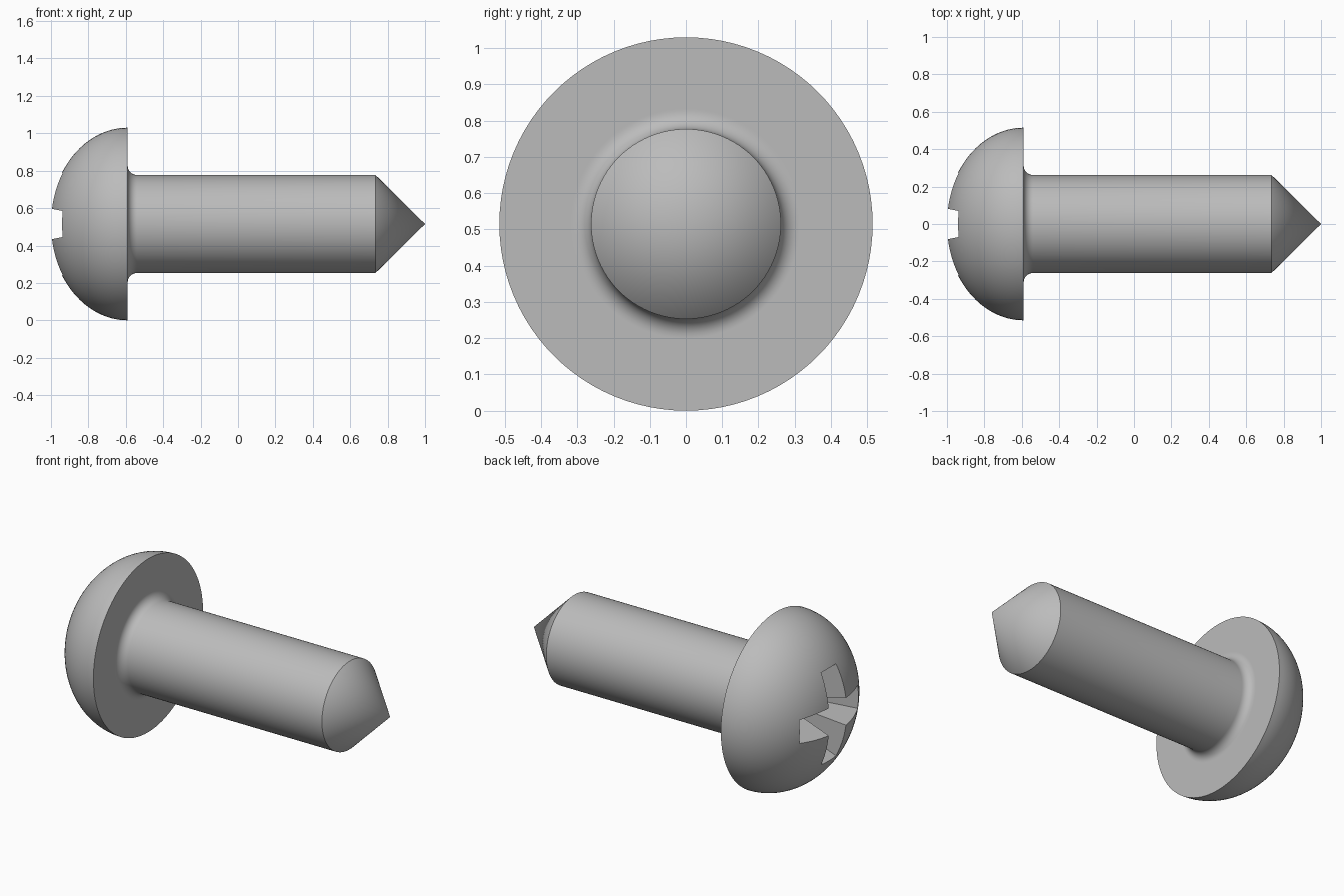
import bpy, bmesh
from math import sin, cos, pi, radians
from mathutils import Matrix, Vector

cube = bpy.data.objects.get("Cube")
if cube:
    bpy.data.objects.remove(cube, do_unlink=True)

HEAD_R, SHAFT_R, FILLET = 0.515, 0.262, 0.05
HEAD_X, DOME, SHOULDER = -0.59, 0.415, 0.735
CENTRE = Vector((0, 0, HEAD_R))

steel = bpy.data.materials.new("grey steel")
steel.use_nodes = True
steel.diffuse_color = (0.5, 0.5, 0.5, 1)
steel.node_tree.nodes["Principled BSDF"].inputs["Base Color"].default_value = steel.diffuse_color


def make_object(name, bm):
    bmesh.ops.recalc_face_normals(bm, faces=bm.faces)
    mesh = bpy.data.meshes.new(name)
    bm.to_mesh(mesh)
    bm.free()
    mesh.materials.append(steel)
    obj = bpy.data.objects.new(name, mesh)
    obj.location = CENTRE
    bpy.context.collection.objects.link(obj)
    return obj


# Screw body: half profile (x, radius) revolved about the long axis
profile = []
for i in range(25):
    a = pi / 2 * i / 24
    profile.append((HEAD_X - DOME * cos(a), HEAD_R * sin(a)))
profile.append((HEAD_X, SHAFT_R + FILLET * 1.1))
for i in range(9):
    a = pi / 2 * i / 8
    profile.append((HEAD_X + FILLET * (1 - cos(a)), SHAFT_R + FILLET * (1 - sin(a))))
profile += [(SHOULDER, SHAFT_R), (1, 0)]

bm = bmesh.new()
verts = [bm.verts.new((x, 0, r)) for x, r in profile]
edges = [bm.edges.new(pair) for pair in zip(verts, verts[1:])]
bmesh.ops.spin(bm, geom=verts + edges, cent=(0, 0, 0), axis=(1, 0, 0),
               angle=2 * pi, steps=96, use_merge=True)
bmesh.ops.remove_doubles(bm, verts=bm.verts, dist=1e-5)
screw = make_object("screw_body", bm)


# Cross recess: two tapered bars cut out of the dome
def recess_bar(name, turn):
    bm = bmesh.new()
    rings = []
    for x in (-1.06, -0.7):
        width = 0.082 - 0.2 * (x + 1)
        length = 0.275 - 0.55 * (x + 0.94)
        rings.append([bm.verts.new((x, sy * length, sz * width))
                      for sy, sz in ((-1, -1), (1, -1), (1, 1), (-1, 1))])
    for ring in rings:
        bm.faces.new(ring)
    for i in range(4):
        j = (i + 1) % 4
        bm.faces.new((rings[0][i], rings[0][j], rings[1][j], rings[1][i]))
    bm.transform(Matrix.Rotation(turn, 4, 'X'))
    return make_object(name, bm)


bpy.context.view_layer.objects.active = screw
for name, turn in (("recess_cutter_side", 0), ("recess_cutter_upright", pi / 2)):
    cutter = recess_bar(name, turn)
    cut = screw.modifiers.new(name, 'BOOLEAN')
    cut.operation, cut.solver, cut.object = 'DIFFERENCE', 'EXACT', cutter
    bpy.ops.object.modifier_apply(modifier=cut.name)
    bpy.data.objects.remove(cutter, do_unlink=True)

# Smooth the round surfaces, keep rim, shoulder and recess edges crisp
bpy.ops.object.select_all(action='DESELECT')
screw.select_set(True)
bpy.ops.object.shade_smooth_by_angle(angle=radians(30))
